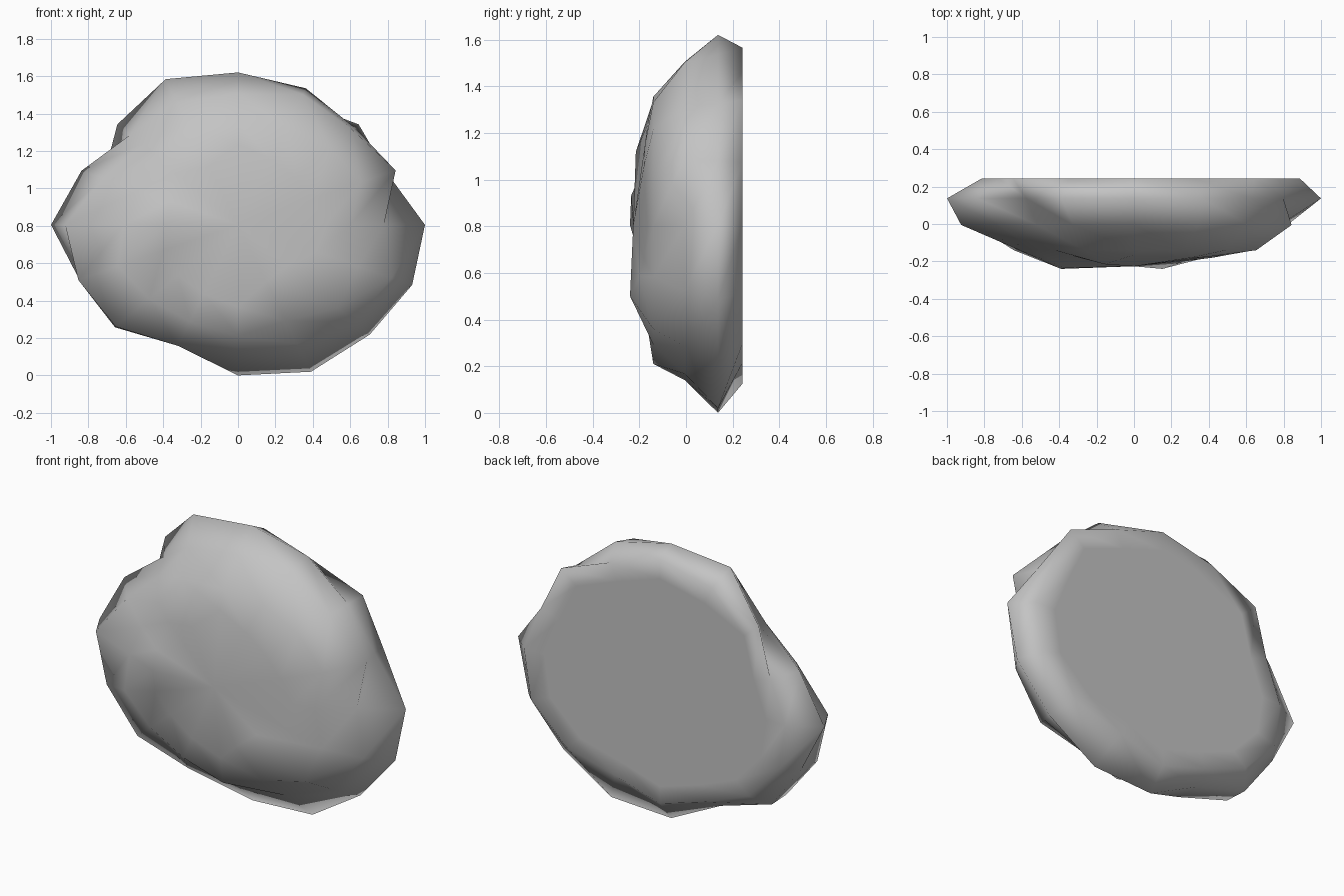
import bpy, bmesh, math

if "Cube" in bpy.data.objects:
    bpy.data.objects.remove(bpy.data.objects["Cube"])

SEGMENTS = 16
WIDEN = 1.2          # boulder is wider than tall
MID_Z = 0.805
BACK_Y = 0.242

# Bumpy radius of each ring, counter-clockwise from the +x side
RIM = [.74, .70, .76, .71, .76, .74, .76, .65, .68, .70, .68, .64, .68, .64, .72, .76]
WIDEST = [.833, .72, .735, .79, .815, .843, .68, .755, .833, .765, .775, .70, .805, .85, .83, .84]
MIDDLE = [.65, .76, .72, .755, .70, .71, .61, .65, .77, .77, .77, .70, .665, .69, .735, .74]
FRONT = [.50, .59, .58, .57, .55, .58, .50, .48, .51, .58, .56, .56, .595, .555, .63, .58]
NOSE = [.39, .36, .36, .38, .43, .34, .39, .33, .325, .36, .38, .40, .44, .33, .31, .38]
# The foremost ring is also dented in depth
NOSE_Y = [-.165, -.175, -.18, -.175, -.165, -.215, -.17, -.235,
          -.24, -.20, -.17, -.17, -.165, -.24, -.20, -.18]


def ring_verts(bm, depths, radii):
    verts = []
    for i, (y, r) in enumerate(zip(depths, radii)):
        a = math.tau * i / SEGMENTS
        verts.append(bm.verts.new((WIDEN * r * math.cos(a), y, MID_Z + r * math.sin(a))))
    return verts


def level(y):
    return [y] * SEGMENTS


bm = bmesh.new()
rings = [ring_verts(bm, depths, radii) for depths, radii in (
    (level(BACK_Y), [r * 0.85 for r in RIM]),
    (level(BACK_Y), RIM),
    (level(0.137), WIDEST),
    (level(-0.005), MIDDLE),
    (level(-0.14), FRONT),
    (NOSE_Y, NOSE))]

# Rounded sides, including the outer band of the flat back
for back, front in zip(rings, rings[1:]):
    for i in range(SEGMENTS):
        j = (i + 1) % SEGMENTS
        bm.faces.new((back[i], back[j], front[i]))
        bm.faces.new((back[j], front[j], front[i]))

# Front centre
tip = bm.verts.new((0, -0.226, MID_Z))
for i in range(SEGMENTS):
    bm.faces.new((rings[-1][i], rings[-1][(i + 1) % SEGMENTS], tip))

# Flat back
bm.faces.new(rings[0])
bmesh.ops.recalc_face_normals(bm, faces=bm.faces)
for f in bm.faces:
    f.smooth = True

mesh = bpy.data.meshes.new("boulder")
bm.to_mesh(mesh)
bm.free()

stone = bpy.data.materials.new("stone grey")
stone.diffuse_color = (0.55, 0.55, 0.55, 1)
stone.use_nodes = True
stone.node_tree.nodes["Principled BSDF"].inputs["Base Color"].default_value = stone.diffuse_color
mesh.materials.append(stone)
boulder = bpy.data.objects.new("boulder", mesh)
bpy.context.collection.objects.link(boulder)
